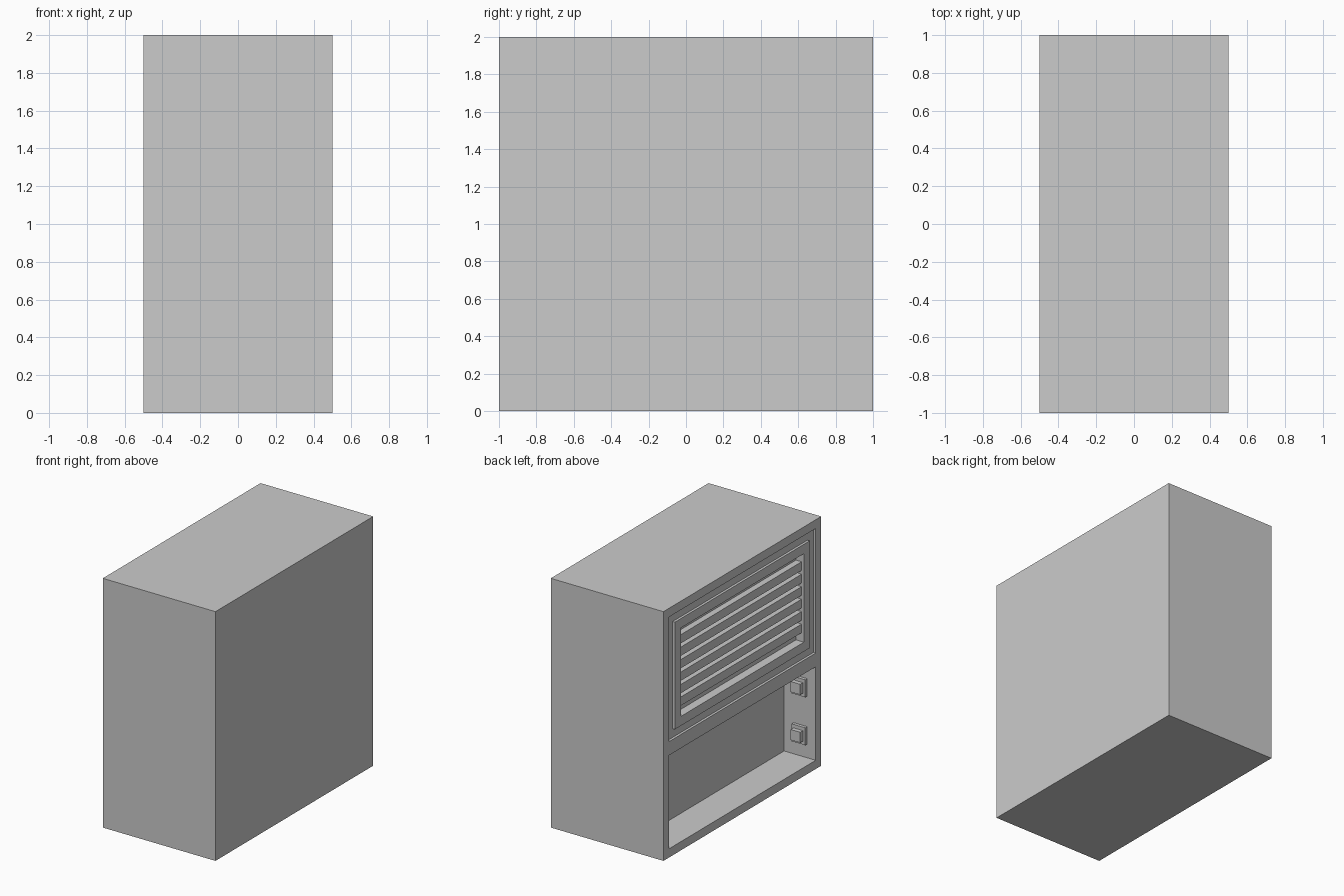
import bpy, bmesh
from mathutils import Vector

if "Cube" in bpy.data.objects:
    bpy.data.objects.remove(bpy.data.objects["Cube"])


def box(name, lo, hi):
    """Axis-aligned box between two corners."""
    lo, hi = Vector(lo), Vector(hi)
    bm = bmesh.new()
    bmesh.ops.create_cube(bm, size=1)
    for v in bm.verts:
        v.co = Vector([(lo[i] + hi[i]) / 2 + v.co[i] * (hi[i] - lo[i]) for i in range(3)])
    mesh = bpy.data.meshes.new(name)
    bm.to_mesh(mesh)
    bm.free()
    obj = bpy.data.objects.new(name, mesh)
    bpy.context.collection.objects.link(obj)
    return obj


def cut(target, lo, hi):
    """Subtract a box from the target and remove the cutter."""
    cutter = box("cutter", lo, hi)
    cutter.hide_render = True
    mod = target.modifiers.new("cut", 'BOOLEAN')
    mod.operation = 'DIFFERENCE'
    mod.solver = 'EXACT'
    mod.object = cutter
    bpy.context.view_layer.objects.active = target
    bpy.ops.object.modifier_apply(modifier=mod.name)
    bpy.data.objects.remove(cutter)


FACE = -0.5      # open side of the cabinet
OUT = -0.6       # cutters start outside it

# Cabinet with lower bay, shallow upper recess and vent cavity
cabinet = box("cabinet", (FACE, -1, 0), (0.5, 1, 2))
cut(cabinet, (OUT, -0.93, 0.07), (-0.22, 0.93, 0.82))
cut(cabinet, (OUT, -0.93, 0.93), (-0.48, 0.93, 1.93))
cut(cabinet, (OUT, -0.78, 1.075), (-0.43, 0.78, 1.785))

# Raised frame around the vent
vent_frame = box("vent_frame", (FACE, -0.855, 1.0), (-0.48, 0.855, 1.86))
cut(vent_frame, (OUT, -0.78, 1.075), (-0.4, 0.78, 1.785))

# Vent slats
for i in range(6):
    z = 1.18 + 0.1 * i
    box(f"vent_slat_{i + 1}", (-0.48, -0.78, z - 0.035), (-0.43, 0.78, z + 0.035))

# Sockets on the end wall of the lower bay
for i, z in enumerate((0.25, 0.635)):
    box(f"socket_plate_{i + 1}", (-0.425, -0.93, z - 0.07), (-0.305, -0.905, z + 0.07))
    box(f"socket_block_{i + 1}", (-0.405, -0.905, z - 0.042), (-0.32, -0.87, z + 0.042))
